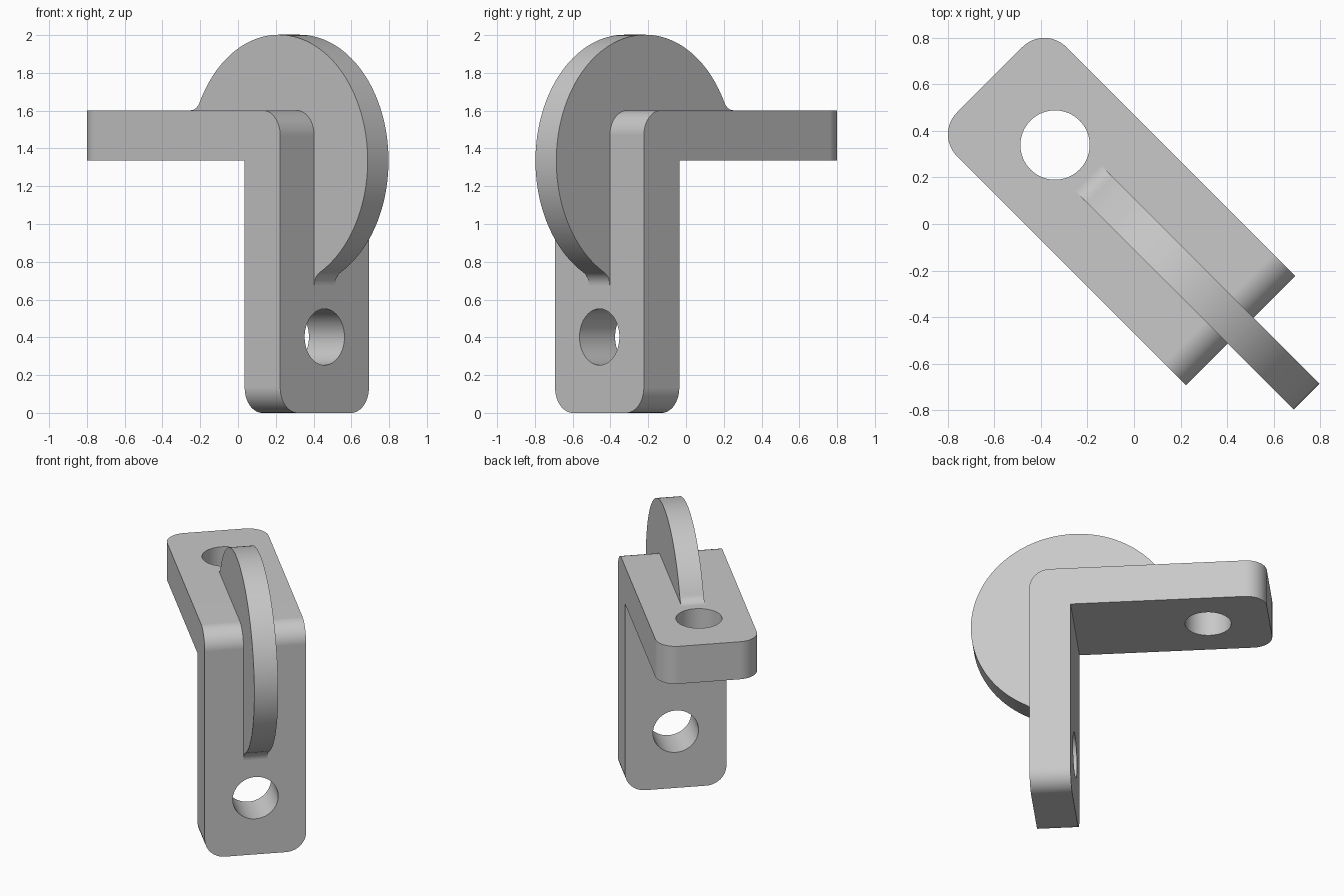
import bpy, bmesh
from math import sin, cos, pi, atan2, hypot, sqrt
from mathutils import Matrix, Vector

cube = bpy.data.objects.get("Cube")
if cube:
    bpy.data.objects.remove(cube, do_unlink=True)

# Local frame: x runs outward from the leg, y across the width; the whole is turned 45 degrees
TURN = Matrix.Rotation(-pi / 4, 4, 'Z')
HALF_WIDTH, ROUND, HOLE = 0.332, 0.133, 0.149
TIP, INNER, OUTER = -0.877, 0.382, 0.648
UNDER, TOP = 1.335, 1.602
DISC_R, DISC_HALF, FILLET = 0.667, 0.078, 0.076

grey = bpy.data.materials.new("plain grey")
grey.use_nodes = True
colour = (0.58, 0.58, 0.58, 1)
grey.diffuse_color = colour
grey.node_tree.nodes["Principled BSDF"].inputs["Base Color"].default_value = colour


def extrude_profile(points, half):
    """Extrude an x-z outline symmetrically along y."""
    bm = bmesh.new()
    face = bm.faces.new([bm.verts.new((x, -half, z)) for x, z in points])
    new = bmesh.ops.extrude_face_region(bm, geom=[face])["geom"]
    bmesh.ops.translate(bm, vec=(0, 2 * half, 0),
                        verts=[g for g in new if isinstance(g, bmesh.types.BMVert)])
    bmesh.ops.recalc_face_normals(bm, faces=bm.faces)
    return bm


def make_object(name, bm):
    bm.transform(TURN)
    mesh = bpy.data.meshes.new(name)
    bm.to_mesh(mesh)
    bm.free()
    obj = bpy.data.objects.new(name, mesh)
    mesh.materials.append(grey)
    bpy.context.collection.objects.link(obj)
    return obj


def activate(obj):
    bpy.ops.object.select_all(action='DESELECT')
    obj.select_set(True)
    bpy.context.view_layer.objects.active = obj


def smooth(obj):
    activate(obj)
    bpy.ops.object.shade_smooth_by_angle(angle=pi / 6)
    mod = obj.modifiers.new("flat face normals", 'WEIGHTED_NORMAL')
    mod.keep_sharp = True


def drill(obj, centre, rotation):
    bm = bmesh.new()
    bmesh.ops.create_cone(bm, cap_ends=True, segments=72, radius1=HOLE, radius2=HOLE,
                          depth=0.6, matrix=Matrix.Translation(centre) @ rotation)
    cutter = make_object("hole_cutter", bm)
    cutter.hide_render = True
    activate(obj)
    mod = obj.modifiers.new("hole", 'BOOLEAN')
    mod.operation, mod.solver, mod.object = 'DIFFERENCE', 'EXACT', cutter
    bpy.ops.object.modifier_apply(modifier=mod.name)
    bpy.data.objects.remove(cutter, do_unlink=True)


# Angle bracket with rounded outer bend and rounded tips
bm = extrude_profile([(TIP, UNDER), (INNER, UNDER), (INNER, 0), (OUTER, 0),
                      (OUTER, TOP), (TIP, TOP)], HALF_WIDTH)


def is_rounded(edge):
    a, b = (v.co for v in edge.verts)
    d, m = b - a, (a + b) / 2
    bend = abs(d.y) > 0.1 and m.x > OUTER - 0.01 and m.z > TOP - 0.01
    foot = abs(d.x) > 0.1 and m.z < 0.01
    plate_tip = abs(d.z) > 0.1 and m.x < TIP + 0.01
    return bend or foot or plate_tip


bmesh.ops.bevel(bm, geom=[e for e in bm.edges if is_rounded(e)], offset=ROUND,
                segments=14, profile=0.5, affect='EDGES')
bracket = make_object("angle_bracket", bm)

# Bolt holes through plate and leg
drill(bracket, Vector((TIP + 0.397, 0, (UNDER + TOP) / 2)), Matrix.Identity(4))
drill(bracket, Vector(((INNER + OUTER) / 2, 0, 0.402)), Matrix.Rotation(pi / 2, 4, 'Y'))
smooth(bracket)

# Round stiffening rib centred on the inner corner, blended into the bracket by fillets
thick = TOP - UNDER
rise = thick + FILLET
reach = sqrt((DISC_R + FILLET) ** 2 - rise ** 2)
tilt = atan2(rise, reach)


def arc(cx, cz, r, start, end, steps):
    return [(cx + r * cos(start + (end - start) * i / steps),
             cz + r * sin(start + (end - start) * i / steps)) for i in range(steps + 1)]


outline = arc(INNER - reach, UNDER + rise, FILLET, -pi / 2, -tilt, 8)
outline += arc(INNER, UNDER, DISC_R, pi - tilt, tilt - pi / 2, 96)[1:]
outline += arc(INNER + rise, UNDER - reach, FILLET, pi / 2 + tilt, pi, 8)[1:]
middle = thick / 2
outline += [(INNER + middle, UNDER - reach), (INNER + middle, UNDER + middle),
            (INNER - reach, UNDER + middle)]
smooth(make_object("round_rib", extrude_profile(outline, DISC_HALF)))
